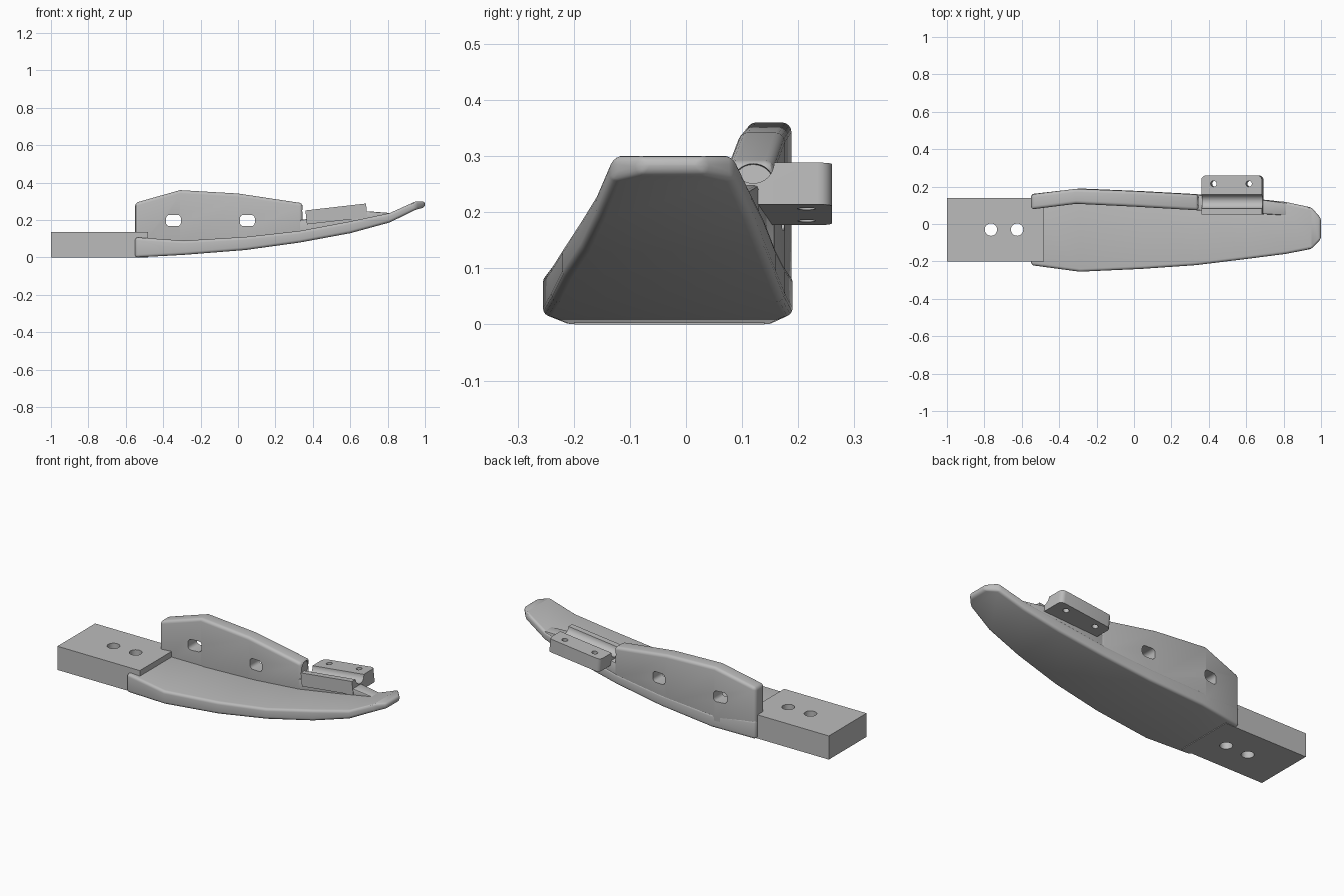
import bpy, bmesh, math
from mathutils import Matrix, Vector

cube = bpy.data.objects.get("Cube")
if cube:
    bpy.data.objects.remove(cube, do_unlink=True)

grey = bpy.data.materials.new("plain_grey")
grey.use_nodes = True
grey.diffuse_color = (0.5, 0.5, 0.5, 1)
grey.node_tree.nodes["Principled BSDF"].inputs["Base Color"].default_value = (0.5, 0.5, 0.5, 1)


def finish(name, bm):
    bmesh.ops.recalc_face_normals(bm, faces=bm.faces[:])
    mesh = bpy.data.meshes.new(name)
    bm.to_mesh(mesh)
    bm.free()
    mesh.materials.append(grey)
    obj = bpy.data.objects.new(name, mesh)
    bpy.context.collection.objects.link(obj)
    return obj


def apply(obj, mod):
    bpy.context.view_layer.objects.active = obj
    bpy.ops.object.modifier_apply(modifier=mod.name)


def round_edges(obj, width, segments=4):
    mod = obj.modifiers.new("rounding", 'BEVEL')
    mod.width, mod.segments = width, segments
    mod.limit_method, mod.angle_limit = 'ANGLE', math.radians(35)
    apply(obj, mod)


def smooth(obj, degrees=24):
    bpy.ops.object.select_all(action='DESELECT')
    obj.select_set(True)
    bpy.context.view_layer.objects.active = obj
    bpy.ops.object.shade_smooth_by_angle(angle=math.radians(degrees))


def loft(name, stations):
    """Rectangular sections (x, front y, back y, bottom z, top z) joined lengthwise."""
    bm = bmesh.new()
    rings = [[bm.verts.new(p) for p in ((x, f, b), (x, k, b), (x, k, t), (x, f, t))]
             for x, f, k, b, t in stations]
    for r, s in zip(rings, rings[1:]):
        for i in range(4):
            j = (i + 1) % 4
            bm.faces.new((r[i], r[j], s[j], s[i]))
    bm.faces.new(rings[0])
    bm.faces.new(rings[-1])
    return finish(name, bm)


def box(name, lo, hi):
    bm = bmesh.new()
    bmesh.ops.create_cube(bm, size=1)
    lo, hi = Vector(lo), Vector(hi)
    for v in bm.verts:
        v.co = (lo + hi) / 2 + v.co * (hi - lo)
    return finish(name, bm)


def cylinder(name, centre, radius, depth, turn=Matrix()):
    bm = bmesh.new()
    bmesh.ops.create_cone(bm, cap_ends=True, segments=32, radius1=radius, radius2=radius,
                          depth=depth, matrix=Matrix.Translation(centre) @ turn)
    return finish(name, bm)


def cut(obj, cutters):
    for cutter in cutters:
        mod = obj.modifiers.new("cut", 'BOOLEAN')
        mod.operation, mod.solver, mod.object = 'DIFFERENCE', 'EXACT', cutter
        apply(obj, mod)


def discard(cutters):
    for cutter in cutters:
        bpy.data.objects.remove(cutter, do_unlink=True)


# Mounting block with two vertical holes
block = box("mounting_block", (-1, -0.2, 0), (-0.48, 0.14, 0.135))
bolts = [cylinder("bolt_cutter", (x, -0.03, 0.07), 0.033, 0.4) for x in (-0.765, -0.625)]
cut(block, bolts)
discard(bolts)
smooth(block)

# Long curved sole, narrowing to an upturned tip
sole = loft("curved_sole", [
    (-0.55, -0.22, 0.16, 0.0, 0.108),
    (-0.29, -0.255, 0.19, 0.014, 0.09),
    (0.04, -0.24, 0.176, 0.04, 0.11),
    (0.33, -0.22, 0.16, 0.08, 0.142),
    (0.6, -0.187, 0.14, 0.13, 0.193),
    (0.81, -0.16, 0.118, 0.187, 0.237),
    (0.95, -0.133, 0.088, 0.255, 0.3),
    (1.0, -0.08, 0.03, 0.268, 0.3)])
round_edges(sole, 0.015)
smooth(sole)

# Upright fence along the back edge
fence = loft("back_fence", [
    (-0.55, 0.078, 0.158, 0.03, 0.292),
    (-0.31, 0.108, 0.188, 0.04, 0.36),
    (0.0, 0.093, 0.176, 0.06, 0.342),
    (0.345, 0.073, 0.157, 0.11, 0.29)])
round_edges(fence, 0.017)
slots = []
for x in (-0.345, 0.05):
    slot = box("slot_cutter", (x - 0.04, -0.1, 0.167), (x + 0.04, 0.4, 0.228))
    round_edges(slot, 0.02)
    slots.append(slot)
cut(fence, slots)
discard(slots)

# Low ridge that continues the fence towards the tip
ridge = loft("low_ridge", [
    (0.33, 0.073, 0.157, 0.11, 0.2),
    (0.68, 0.054, 0.13, 0.17, 0.248),
    (0.85, 0.044, 0.108, 0.22, 0.235)])
round_edges(ridge, 0.006, 2)

# Tilted cradle with rounded outer corners and two small holes
tilt = Matrix.Rotation(math.radians(-6.5), 4, 'Y')
place = Matrix.Translation((0.522, 0, 0.27)) @ tilt
cradle = box("tilted_cradle", (-0.163, 0.05, -0.075), (0.163, 0.26, 0))
bm = bmesh.new()
bm.from_mesh(cradle.data)
corners = [e for e in bm.edges if all(v.co.y > 0.2 for v in e.verts)
           and abs(e.verts[0].co.z - e.verts[1].co.z) > 0.05]
bmesh.ops.bevel(bm, geom=corners, offset=0.025, segments=5, profile=0.5, affect='EDGES')
bm.to_mesh(cradle.data)
bm.free()
pins = [cylinder("pin_cutter", (x, 0.215, 0), 0.016, 0.4) for x in (-0.097, 0.093)]
cut(cradle, pins)
discard(pins)
cradle.data.transform(place)

# Half-round channel through the cradle, fence end and ridge
channel = cylinder("channel_cutter", (0, 0.12, 0), 0.037, 0.385, Matrix.Rotation(math.pi / 2, 4, 'Y'))
channel.data.transform(place)
for part in (cradle, fence, ridge):
    cut(part, [channel])
    smooth(part)
discard([channel])
